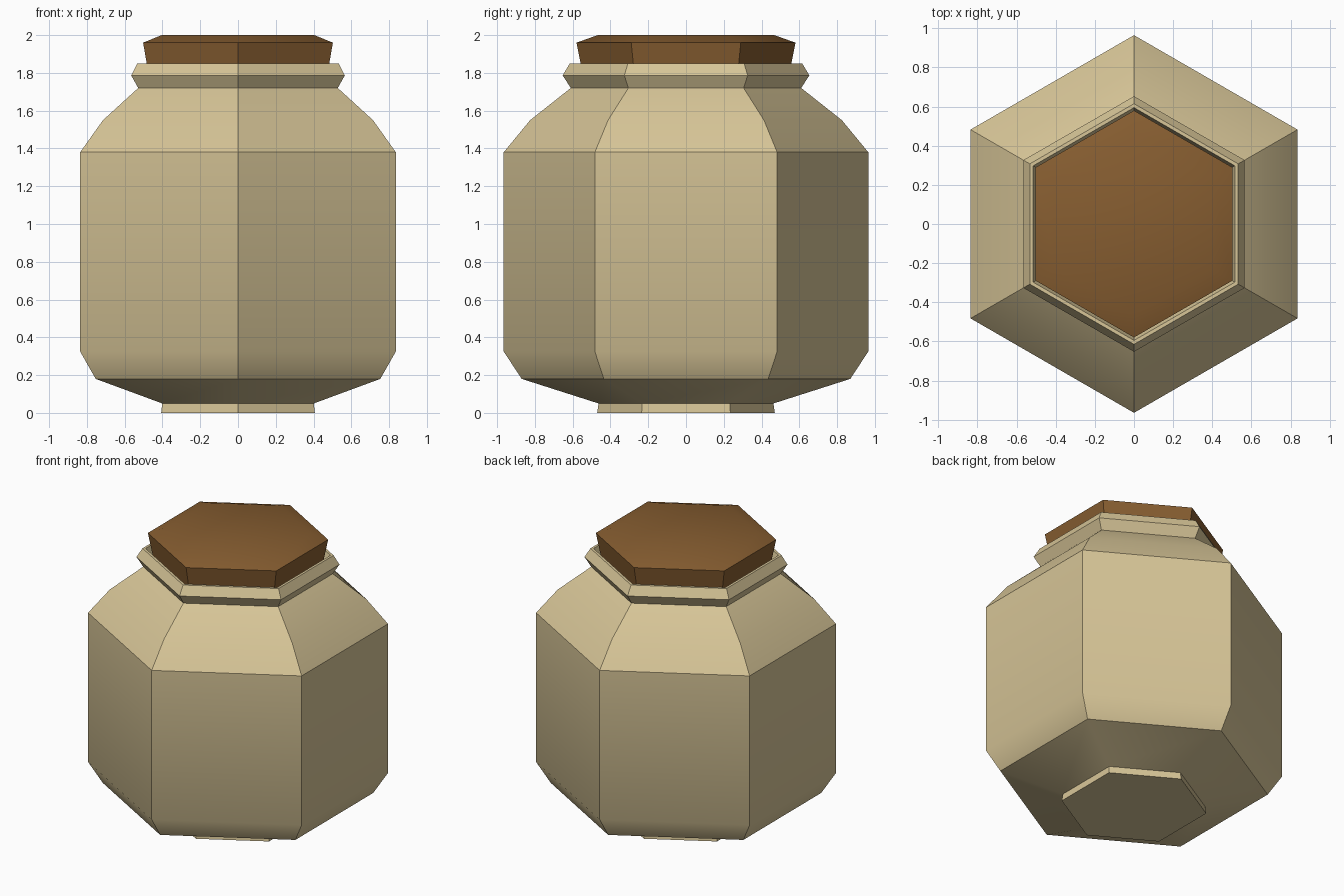
import bpy, bmesh, math

if "Cube" in bpy.data.objects:
    bpy.data.objects.remove(bpy.data.objects["Cube"])


def material(name, rgb):
    m = bpy.data.materials.new(name)
    m.diffuse_color = (*rgb, 1)
    m.use_nodes = True
    m.node_tree.nodes["Principled BSDF"].inputs["Base Color"].default_value = m.diffuse_color
    return m


def hex_lathe(name, profile, mat):
    """Stack six-sided rings of (corner radius, z), capped at both ends."""
    bm = bmesh.new()
    rings = []
    for r, z in profile:
        angles = [math.radians(30 + 60 * i) for i in range(6)]
        rings.append([bm.verts.new((r * math.cos(a), r * math.sin(a), z)) for a in angles])
    for lo, hi in zip(rings, rings[1:]):
        for i in range(6):
            j = (i + 1) % 6
            bm.faces.new((lo[i], lo[j], hi[j], hi[i]))
    bm.faces.new(rings[0][::-1])
    bm.faces.new(rings[-1])
    mesh = bpy.data.meshes.new(name)
    bm.to_mesh(mesh)
    bm.free()
    mesh.materials.append(mat)
    obj = bpy.data.objects.new(name, mesh)
    bpy.context.collection.objects.link(obj)
    bpy.ops.object.select_all(action='DESELECT')
    bpy.context.view_layer.objects.active = obj
    obj.select_set(True)
    bpy.ops.object.shade_smooth_by_angle(angle=math.radians(31))
    return obj


clay = material("clay", (0.68, 0.56, 0.31))
cork = material("cork", (0.24, 0.11, 0.03))

# Jar: foot, belly, shoulder, flared lip, then the recess that holds the stopper
hex_lathe("jar_body", [
    (0.47, 0), (0.463, 0.05), (0.87, 0.18), (0.965, 0.325), (0.965, 1.38),
    (0.825, 1.55), (0.61, 1.72), (0.653, 1.787), (0.615, 1.85),
    (0.595, 1.85), (0.555, 1.73)], clay)

# Tapered stopper with a chamfered top
hex_lathe("stopper", [
    (0.535, 1.73), (0.558, 1.85), (0.58, 1.96), (0.467, 2.0)], cork)
